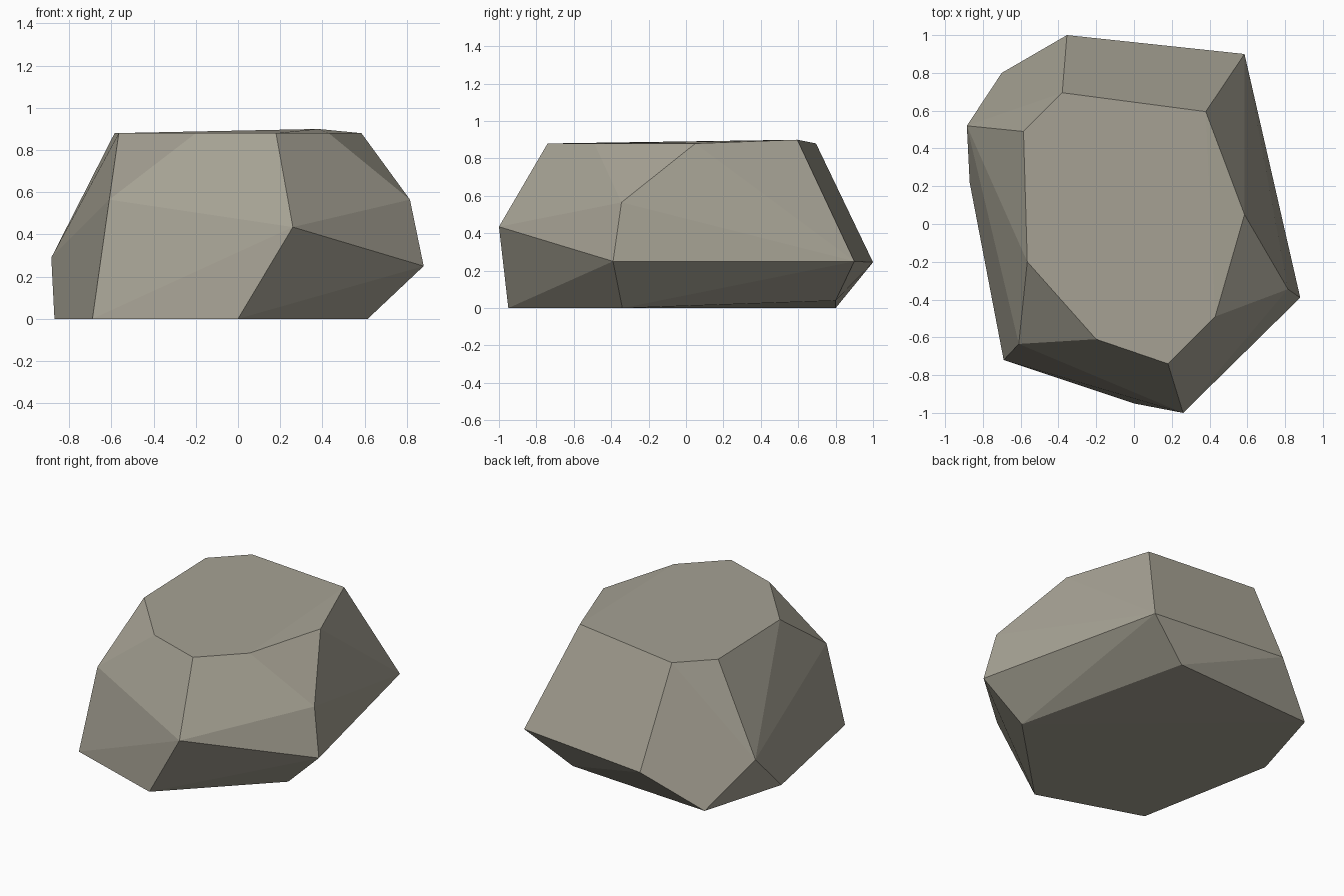
import bpy, bmesh, math

if "Cube" in bpy.data.objects:
    bpy.data.objects.remove(bpy.data.objects["Cube"])

# Boulder corners: each group is one ring of the chipped stone
base = [(0, -.95, 0), (.615, -.34, 0), (.29, .80, .04),
        (-.70, .80, 0), (-.87, .22, 0), (-.69, -.72, 0)]
belt = [(.26, -1, .435), (.88, -.39, .25), (.585, .90, .25),
        (-.355, 1, .245), (-.885, .52, .29)]
shoulder = [(.815, -.345, .565), (-.61, -.635, .565)]
crown = [(-.38, .695, .88), (.38, .595, .90), (.585, .05, .88), (.43, -.49, .88),
         (.18, -.74, .88), (-.20, -.61, .88), (-.565, -.20, .88), (-.585, .49, .88)]

# Wrap the corners in a hull and merge nearly flat triangles into facets
bm = bmesh.new()
for p in base + belt + shoulder + crown:
    bm.verts.new(p)
hull = bmesh.ops.convex_hull(bm, input=bm.verts[:])
loose = [v for v in bm.verts if not v.link_faces]
bmesh.ops.delete(bm, geom=loose, context='VERTS')
bmesh.ops.dissolve_limit(bm, angle_limit=math.radians(3),
                         verts=bm.verts[:], edges=bm.edges[:])
bmesh.ops.recalc_face_normals(bm, faces=bm.faces[:])

mesh = bpy.data.meshes.new("boulder")
bm.to_mesh(mesh)
bm.free()

# Single warm grey stone colour
stone = bpy.data.materials.new("warm grey stone")
stone.diffuse_color = (.38, .36, .295, 1)
stone.use_nodes = True
stone.node_tree.nodes["Principled BSDF"].inputs["Base Color"].default_value = stone.diffuse_color
mesh.materials.append(stone)
boulder = bpy.data.objects.new("boulder", mesh)
bpy.context.collection.objects.link(boulder)
